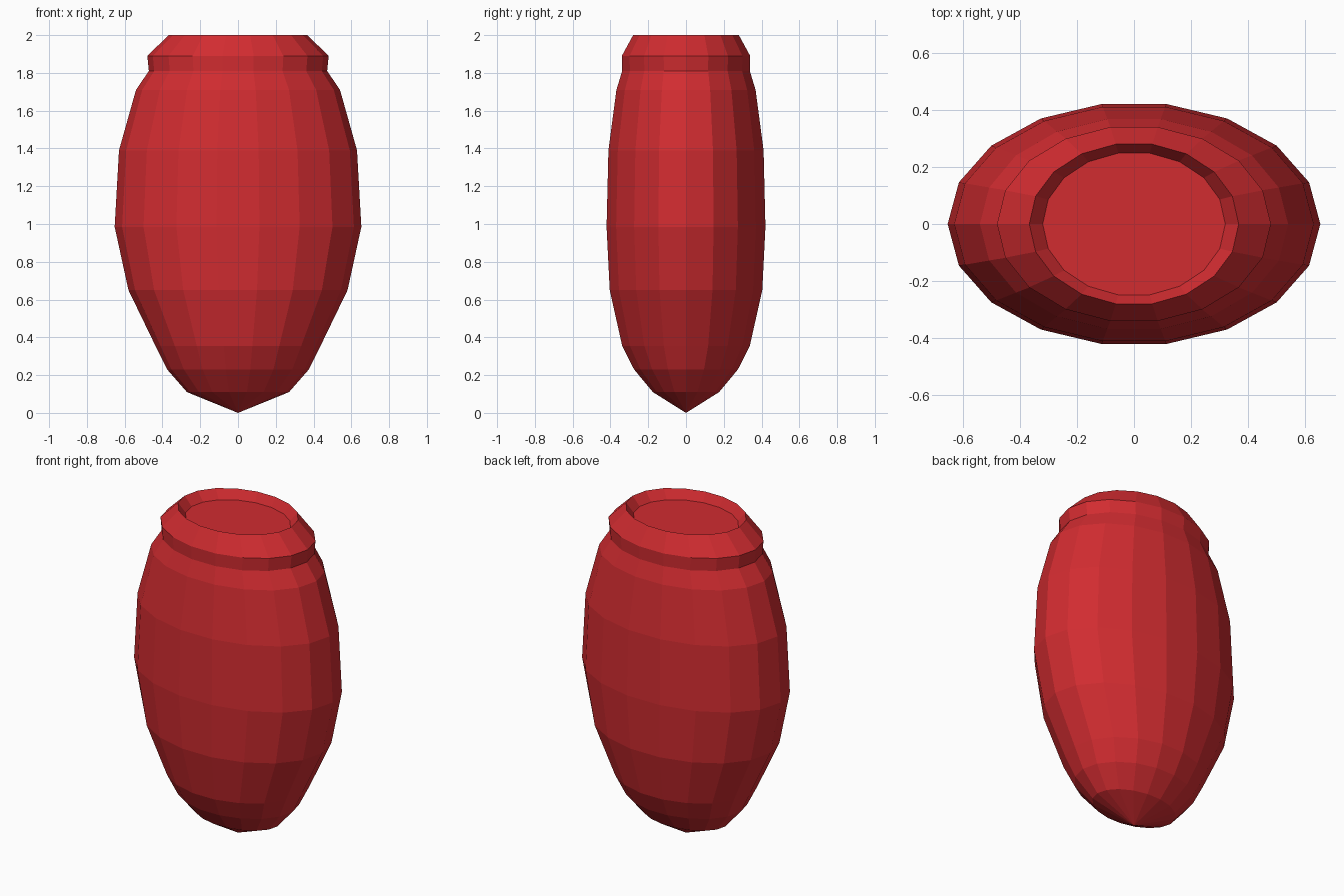
import bpy, bmesh
from math import cos, sin, pi

if "Cube" in bpy.data.objects:
    bpy.data.objects.remove(bpy.data.objects["Cube"])

SIDES = 18

# oval cross-sections from the pointed base up: z, half width, half depth
RINGS = [
    (0.11, 0.27, 0.178),
    (0.23, 0.375, 0.279),
    (0.355, 0.437, 0.343),
    (0.65, 0.58, 0.41),
    (0.985, 0.653, 0.427),
    (1.39, 0.63, 0.417),
    (1.71, 0.54, 0.374),
    (1.81, 0.472, 0.343),   # neck
    (1.89, 0.48, 0.345),    # collar edge
    (2.00, 0.367, 0.284),   # rim
    (1.945, 0.32, 0.252),   # sunken top
]

bm = bmesh.new()
loops = []
for z, rx, ry in RINGS:
    loops.append([bm.verts.new((rx * cos(2 * pi * i / SIDES),
                                ry * sin(2 * pi * i / SIDES), z))
                  for i in range(SIDES)])

# pointed base
tip = bm.verts.new((0, 0, 0))
for i in range(SIDES):
    bm.faces.new((tip, loops[0][(i + 1) % SIDES], loops[0][i]))

# side walls
for low, high in zip(loops, loops[1:]):
    for i in range(SIDES):
        j = (i + 1) % SIDES
        bm.faces.new((low[i], low[j], high[j], high[i]))

# floor of the sunken top
bm.faces.new(loops[-1])
bmesh.ops.recalc_face_normals(bm, faces=bm.faces)

mesh = bpy.data.meshes.new("oval_vessel")
bm.to_mesh(mesh)
bm.free()

red = bpy.data.materials.new("red")
red.diffuse_color = (0.64, 0.025, 0.03, 1)
red.use_nodes = True
red.node_tree.nodes["Principled BSDF"].inputs["Base Color"].default_value = red.diffuse_color
mesh.materials.append(red)
bpy.context.collection.objects.link(bpy.data.objects.new("oval_vessel", mesh))
